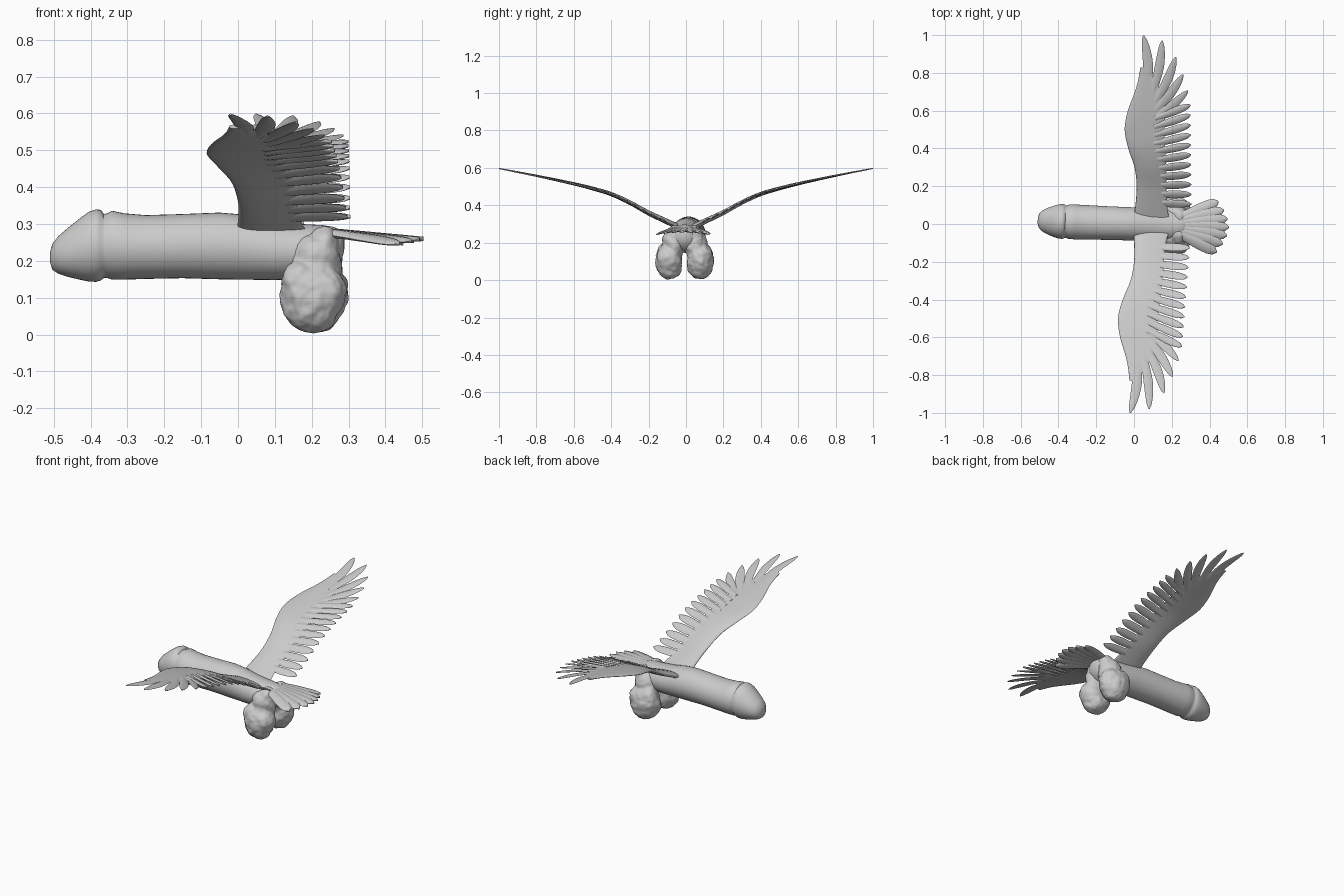
import bpy, bmesh, math
from mathutils import Matrix, Vector

if "Cube" in bpy.data.objects:
    bpy.data.objects.remove(bpy.data.objects["Cube"])

TURN = Matrix.Rotation(-0.035, 4, 'Z')   # the whole model is yawed slightly


def finish(name, bm, angle=50):
    bmesh.ops.recalc_face_normals(bm, faces=bm.faces)
    bm.transform(TURN)
    me = bpy.data.meshes.new(name)
    bm.to_mesh(me)
    bm.free()
    ob = bpy.data.objects.new(name, me)
    bpy.context.collection.objects.link(ob)
    bpy.ops.object.select_all(action='DESELECT')
    ob.select_set(True)
    bpy.context.view_layer.objects.active = ob
    bpy.ops.object.shade_smooth_by_angle(angle=math.radians(angle))
    return ob


def loft(bm, rings):
    loops = [[bm.verts.new(p) for p in r] for r in rings]
    n = len(loops[0])
    for a, b in zip(loops, loops[1:]):
        for i in range(n):
            j = (i + 1) % n
            bm.faces.new((a[i], a[j], b[j], b[i]))
    bm.faces.new(loops[0])
    bm.faces.new(loops[-1][::-1])


def lerp(table, t):
    # smooth interpolation through (t, value) pairs
    if t <= table[0][0]:
        return table[0][1]
    for k in range(len(table) - 1):
        (a, va), (b, vb) = table[k], table[k + 1]
        if t <= b:
            p = table[max(k - 1, 0)]
            q = table[min(k + 2, len(table) - 1)]
            ma = (vb - p[1]) / (b - p[0]) * (b - a)
            mb = (q[1] - va) / (q[0] - a) * (b - a)
            s = (t - a) / (b - a)
            return ((2*s**3 - 3*s*s + 1) * va + (s**3 - 2*s*s + s) * ma
                    + (3*s*s - 2*s**3) * vb + (s**3 - s*s) * mb)
    return table[-1][1]


# body: x, bottom z, top z, half width
STATIONS = [(-.51, .195, .225, .015), (-.504, .176, .246, .036), (-.488, .165, .267, .054),
            (-.46, .156, .291, .069), (-.43, .149, .315, .081), (-.405, .144, .333, .089),
            (-.385, .143, .340, .092), (-.372, .147, .338, .091), (-.364, .154, .327, .086),
            (-.354, .153, .329, .087), (-.342, .149, .336, .092), (-.31, .149, .329, .092),
            (-.25, .151, .324, .091), (-.15, .153, .327, .089), (-.05, .150, .331, .088),
            (.02, .149, .325, .088), (.10, .148, .308, .088), (.17, .150, .300, .086),
            (.23, .155, .297, .080), (.26, .170, .292, .066), (.28, .200, .282, .045),
            (.288, .225, .268, .02)]
bm = bmesh.new()
rings = []
for x, lo, hi, w in STATIONS:
    rings.append([(x, w * math.cos(a), (lo + hi) / 2 + (hi - lo) / 2 * math.sin(a))
                  for a in (2 * math.pi * i / 40 for i in range(40))])
loft(bm, rings)
finish("body", bm, 60)

# hanging pouch: fused lumps, smoothed and wrinkled
bm = bmesh.new()
LUMPS = [(.205, .083, .102, .087, .073, .100), (.215, .058, .19, .066, .062, .085),
         (.235, .045, .24, .045, .055, .05), (.245, .095, .125, .048, .052, .06),
         (.17, .10, .15, .045, .045, .05)]
for x, y, z, rx, ry, rz in LUMPS:
    for s in (-1, 1):
        m = Matrix.Translation((x, s * y, z)) @ Matrix.Diagonal((rx, ry, rz, 1))
        bmesh.ops.create_icosphere(bm, subdivisions=4, radius=1, matrix=m)
pouch = finish("pouch", bm, 180)
mod = pouch.modifiers.new("fuse", 'REMESH')
mod.mode = 'VOXEL'
mod.voxel_size = .007
mod.use_smooth_shade = True
mod = pouch.modifiers.new("soften", 'SMOOTH')
mod.factor, mod.iterations = .5, 6
tex = bpy.data.textures.new("wrinkle", 'CLOUDS')
tex.noise_scale = .06
mod = pouch.modifiers.new("wrinkles", 'DISPLACE')
mod.texture = tex
mod.strength, mod.mid_level = .022, .47

# wing outlines as functions of span
HEIGHT = [(0, .265), (.1, .313), (.2, .36), (.3, .415), (.4, .46), (.5, .49),
          (.6, .515), (.8, .558), (1, .597)]
LEAD = [(.02, -.005), (.1, .004), (.2, .007), (.3, -.008), (.4, -.045), (.5, -.067),
        (.6, -.053), (.7, -.02), (.76, -.005), (.83, .005)]
TRAIL = [(.02, .19), (.1, .172), (.3, .16), (.5, .143), (.6, .143), (.7, .12),
         (.76, .088), (.83, .045)]


def feather(bm, root, tip, half, height, side=1, point=.5, thick=.006, bend=0):
    # lens-section blade that follows the surface height(x, y)
    root, tip = Vector(root), Vector(tip)
    d = tip - root
    nrm = Vector((-d.y, d.x)).normalized()
    rings = []
    for k in range(15):
        t = k / 14
        u = max(0, (t - point) / (1 - point))
        w = half * (.75 + .25 * min(1, t / .5)) * math.sqrt(max(1 - u ** 2.2, .012))
        c = root + d * t + nrm * bend * math.sin(math.pi * t)
        ring = []
        for i in range(8):
            a = 2 * math.pi * i / 8
            p = c + nrm * w * math.cos(a)
            h = thick * (1 - .5 * t) * math.sin(a) + .10 * w * math.cos(a)
            ring.append((p.x, side * p.y, height(p.x, p.y) + h))
        rings.append(ring)
    loft(bm, rings)


def wing_z(x, y):
    return lerp(HEIGHT, y)


# long outer feathers: root, tip, half width, bend
OUTER = [((.045, .70), (.015, 1.0), .027, -.014), ((.075, .70), (.115, .975), .025, -.010),
         ((.09, .65), (.19, .89), .025, -.010), ((.09, .60), (.232, .80), .025, -.008),
         ((.09, .56), (.26, .715), .024, -.006)]

for side, label in ((1, "right"), (-1, "left")):
    bm = bmesh.new()
    rings = []
    for k in range(41):
        y = .02 + .81 * k / 40
        le, te = lerp(LEAD, y), lerp(TRAIL, y)
        half = .019 - .013 * y / .83
        ring = []
        for i in range(24):
            a = 2 * math.pi * i / 24
            f = .5 - .5 * math.cos(a)
            h = half * math.sin(a) * (1.25 - .8 * f)
            ring.append((le + (te - le) * f, side * y, wing_z(0, y) + h))
        rings.append(ring)
    loft(bm, rings)
    finish(label + "_wing", bm, 60)

    bm = bmesh.new()
    for r, t, w, b in OUTER:
        feather(bm, r, t, w, wing_z, side, .35, .006, b)
    for i in range(11):
        y = .64 - .0525 * i
        feather(bm, (.09, y - .08 * (1 - i / 10)), (.277 + .024 * i / 10, y),
                .0205, wing_z, side, .6, .009)
    finish(label + "_wing_feathers", bm, 60)


# tail fan: overlapping feathers, bowed across
def tail_z(x, y):
    return .276 - .07 * (x - .27) - .9 * y * y


bm = bmesh.new()
for i in range(-3, 4):
    a = i / 3
    feather(bm, (.235, .04 * a), (.503 - .06 * abs(a) ** 1.8, .135 * a),
            .030, tail_z, 1, .7, .012)
finish("tail", bm, 60)
